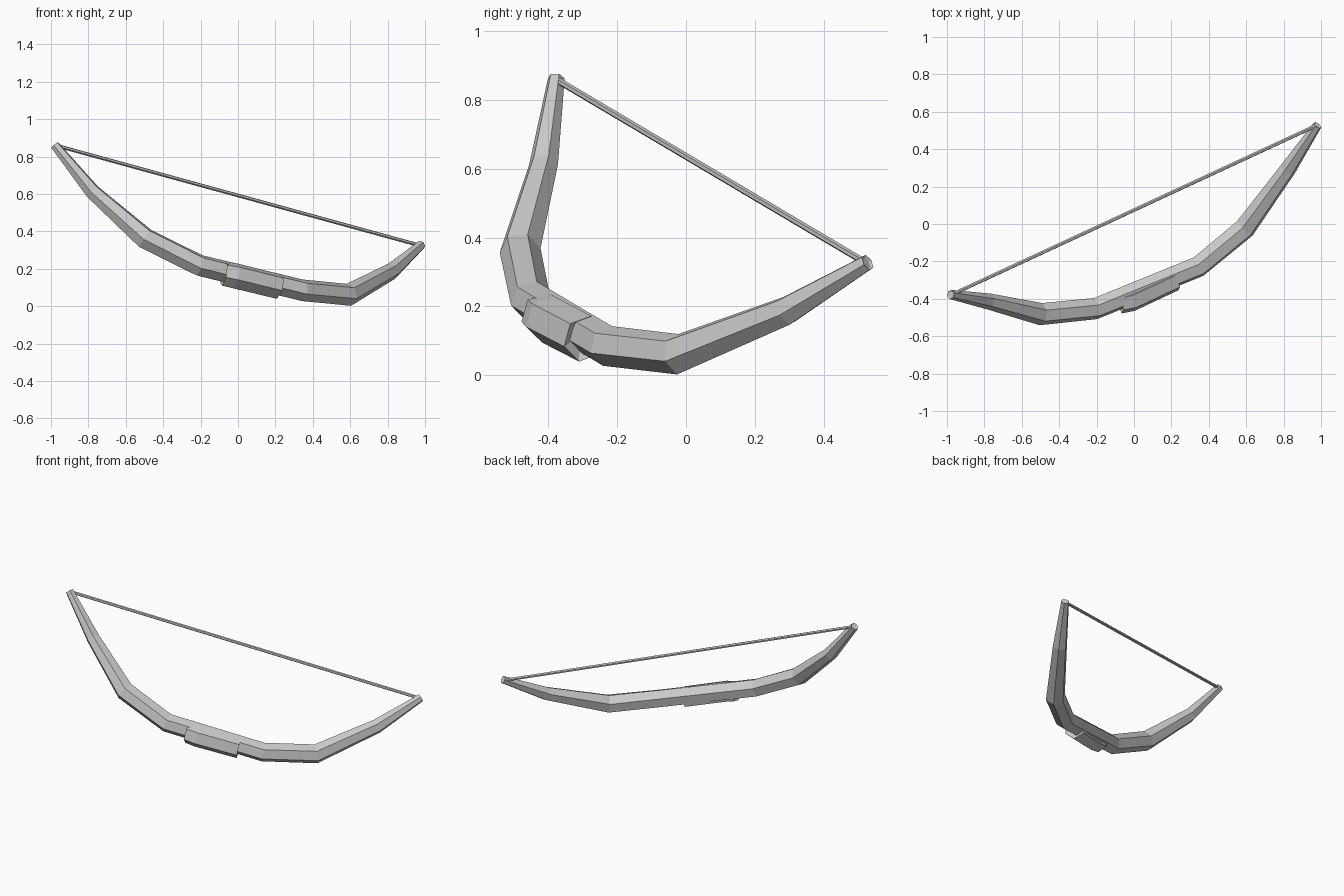
import bpy, bmesh
from math import cos, sin, pi
from mathutils import Vector

if "Cube" in bpy.data.objects:
    bpy.data.objects.remove(bpy.data.objects["Cube"], do_unlink=True)

grey = bpy.data.materials.new("plain grey")
grey.use_nodes = True
colour = (0.6, 0.6, 0.6, 1)
grey.diffuse_color = colour
grey.node_tree.nodes["Principled BSDF"].inputs["Base Color"].default_value = colour

# Sideways direction of the tilted bow; two ridges of every tube face it
SIDE = Vector((0.462, -0.625, 0.63)).normalized()


def sweep(name, stations):
    """Six-sided tube through (x, y, z, radius) stations, mitred at bends."""
    bm = bmesh.new()
    pts = [Vector(s[:3]) for s in stations]
    steps = [(b - a).normalized() for a, b in zip(pts, pts[1:])]
    rings = []
    for i, centre in enumerate(pts):
        tangent = (steps[max(i - 1, 0)] + steps[min(i, len(steps) - 1)]).normalized()
        side = (SIDE - tangent * SIDE.dot(tangent)).normalized()
        out = side.cross(tangent)
        ring = []
        for k in range(6):
            a = pi / 6 + k * pi / 3
            offset = (out * cos(a) + side * sin(a)) * stations[i][3]
            ring.append(bm.verts.new(centre + offset))
        rings.append(ring)
    for a, b in zip(rings, rings[1:]):
        for k in range(6):
            j = (k + 1) % 6
            bm.faces.new((a[k], a[j], b[j], b[k]))
    # End caps with a shallow recess
    caps = [bm.faces.new(rings[0]), bm.faces.new(rings[-1])]
    bmesh.ops.recalc_face_normals(bm, faces=bm.faces)
    rim = stations[0][3]
    for cap in caps:
        bmesh.ops.inset_region(bm, faces=[cap], thickness=rim * 0.35, depth=-rim * 0.2)
    mesh = bpy.data.meshes.new(name)
    bm.to_mesh(mesh)
    bm.free()
    mesh.materials.append(grey)
    obj = bpy.data.objects.new(name, mesh)
    bpy.context.collection.objects.link(obj)
    return obj


# Curved limbs, tapering to both tips
sweep("bow_limbs", [
    (-0.98, -0.377, 0.862, 0.025),
    (-0.777, -0.414, 0.612, 0.043),
    (-0.497, -0.482, 0.363, 0.06),
    (-0.205, -0.452, 0.218, 0.059),
    (0.345, -0.228, 0.085, 0.059),
    (0.592, -0.024, 0.061, 0.06),
    (0.822, 0.292, 0.187, 0.045),
    (0.98, 0.528, 0.328, 0.025)])

# Thicker hand grip, bulging away from the string
sweep("grip", [
    (-0.077, -0.415, 0.174, 0.067),
    (-0.014, -0.4, 0.162, 0.07),
    (0.215, -0.293, 0.106, 0.069)])

# Bowstring
sweep("bowstring", [
    (-0.965, -0.373, 0.857, 0.01),
    (0.965, 0.522, 0.327, 0.01)])
